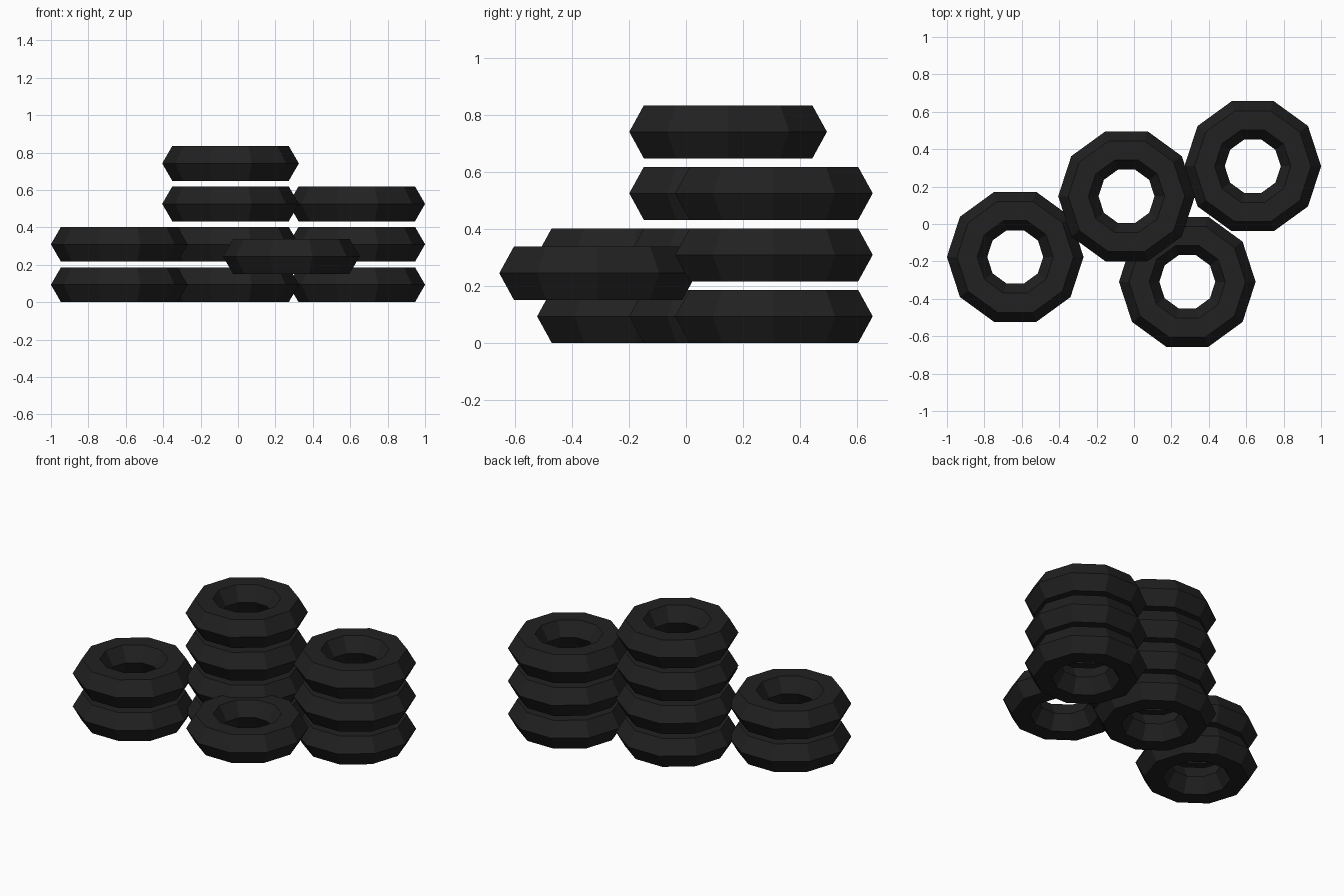
import bpy

if "Cube" in bpy.data.objects:
    bpy.data.objects.remove(bpy.data.objects["Cube"])

# Tyre proportions: ten-sided ring with a hexagonal section
RING, TUBE = 0.2575, 0.1078
HALF_H = TUBE * 0.866
STEP = 0.2162

rubber = bpy.data.materials.new("black rubber")
rubber.diffuse_color = (0.015, 0.015, 0.015, 1)
rubber.use_nodes = True
rubber.node_tree.nodes["Principled BSDF"].inputs["Base Color"].default_value = rubber.diffuse_color


def tyre(name, x, y, z):
    bpy.ops.mesh.primitive_torus_add(
        major_segments=10, minor_segments=6,
        major_radius=RING, minor_radius=TUBE, location=(x, y, z))
    ob = bpy.context.object
    ob.name = name
    ob.data.materials.append(rubber)
    for p in ob.data.polygons:
        p.use_smooth = False


# Stacks: name, centre x, centre y, height of lowest tyre centre, count
stacks = [
    ("left_tyre", -0.635, -0.176, HALF_H, 2),
    ("middle_tyre", -0.04, 0.148, HALF_H, 4),
    ("right_tyre", 0.635, 0.309, HALF_H, 3),
    ("front_tyre", 0.285, -0.309, 0.245, 1),
]
for name, x, y, z, count in stacks:
    for i in range(count):
        tyre(f"{name}_{i + 1}", x, y, z + i * STEP)
